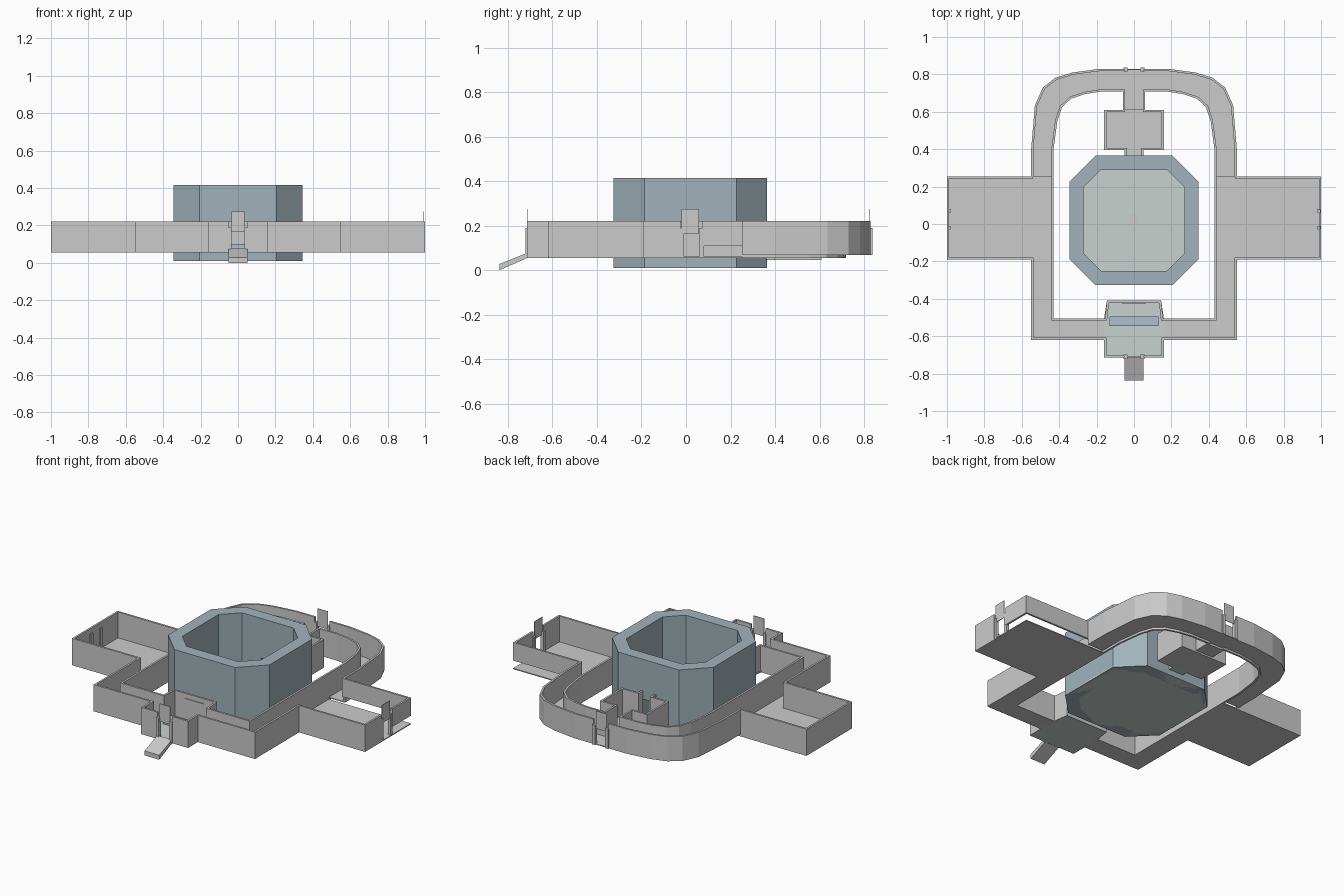
import bpy, bmesh
from mathutils import Vector

if "Cube" in bpy.data.objects:
    bpy.data.objects.remove(bpy.data.objects["Cube"])


def material(name, rgb):
    m = bpy.data.materials.new(name)
    m.diffuse_color = (*rgb, 1)
    m.use_nodes = True
    m.node_tree.nodes["Principled BSDF"].inputs["Base Color"].default_value = m.diffuse_color
    return m


BLUE = material("blue_grey", (0.36, 0.45, 0.50))
PALE = material("pale_floor", (0.58, 0.65, 0.62))
GLASS = material("console_blue", (0.42, 0.53, 0.62))


def finish(name, bm, mat=None):
    bmesh.ops.recalc_face_normals(bm, faces=bm.faces)
    me = bpy.data.meshes.new(name)
    bm.to_mesh(me)
    bm.free()
    ob = bpy.data.objects.new(name, me)
    bpy.context.collection.objects.link(ob)
    if mat:
        me.materials.append(mat)
    return ob


def strip(name, a, b, z0, z1, mat=None):
    """Solid band between two matching outlines a and b."""
    bm = bmesh.new()
    rows = []
    for p, q in zip(a, b):
        rows.append([bm.verts.new((p[0], p[1], z0)), bm.verts.new((p[0], p[1], z1)),
                     bm.verts.new((q[0], q[1], z1)), bm.verts.new((q[0], q[1], z0))])
    for r, s in zip(rows, rows[1:]):
        for i in range(4):
            j = (i + 1) % 4
            bm.faces.new((r[i], r[j], s[j], s[i]))
    bm.faces.new(rows[0])
    bm.faces.new(rows[-1])
    return finish(name, bm, mat)


def wall(name, pts, side, t, z0, z1, flip=1, mat=None):
    """Mitred wall along pts, thickened left (1) or right (-1); flip mirrors x."""
    p = [Vector(q) for q in pts]
    n = []
    for a, b in zip(p, p[1:]):
        d = (b - a).normalized()
        n.append(Vector((-d.y, d.x)) * side)
    off = []
    for i, v in enumerate(p):
        n0, n1 = n[max(i - 1, 0)], n[min(i, len(n) - 1)]
        off.append(v + (n0 + n1) * (t / (1 + n0.dot(n1))))
    return strip(name, [(v.x * flip, v.y) for v in p],
                 [(v.x * flip, v.y) for v in off], z0, z1, mat)


def box(name, x0, x1, y0, y1, z0, z1, mat=None):
    return strip(name, [(x0, y0), (x1, y0)], [(x0, y1), (x1, y1)], z0, z1, mat)


T, TOP, FLOOR, BACK = 0.012, 0.22, 0.055, 0.068
OUT = [(0, .83), (.18, .83), (.33, .81), (.42, .782), (.487, .73), (.53, .635), (.55, .40), (.55, .255)]
INN = [(0, .708), (.176, .708), (.26, .695), (.337, .67), (.385, .625), (.41, .55), (.43, .40), (.43, .255)]

for s, side in ((1, "right"), (-1, "left")):
    # ring corridor and wing walls
    wall(side + "_curved_wall", [(.05, .83)] + OUT[1:], -1, T, BACK, TOP, s)
    wall(side + "_wing_back_wall", [(.54, .255), (1, .255), (1, .075)], -1, T,
         .108 if s > 0 else FLOOR, TOP, s)
    wall(side + "_outer_wall", [(1, -.025), (1, -.19), (.55, -.19), (.55, -.62), (.16, -.62),
                                (.16, -.715), (.05, -.715)], -1, T, FLOOR, TOP, s)
    wall(side + "_inner_wall", [(.05, .365), (.05, .395), (.16, .395), (.16, .61), (.06, .61), (.06, .708)]
         + INN[1:] + [(.43, -.505), (.155, -.505), (.145, -.41), (0, -.41)], 1, T, FLOOR, TOP, s)
    # floors of the ring and wings
    strip(side + "_curved_floor", [(x * s, y) for x, y in OUT], [(x * s, y) for x, y in INN], BACK, BACK + .005)
    box(side + "_corridor_floor", .43 * s, .55 * s, -.62, .255, FLOOR, FLOOR + .006)
    box(side + "_wing_floor", .55 * s, 1 * s, -.19, .255, FLOOR, FLOOR + .006)
    box(side + "_front_corridor_floor", .16 * s, .43 * s, -.62, -.505, FLOOR, FLOOR + .006)
    # half of the octagonal tower, split at the rear doorway
    wall(side + "_tower_wall", [(.045, .365), (.207, .365), (.345, .227), (.345, -.187), (.207, -.325), (0, -.325)],
         -1, .075, .01, .415, s, BLUE)
    # door jambs at front, back and wing ends
    box(side + "_front_jamb", .035 * s, .055 * s, -.722, -.698, FLOOR, .19)
    box(side + "_back_jamb", .035 * s, .055 * s, .815, .838, BACK, .19)
    for y in (-.03, .06):
        box(side + "_wing_jamb", .98 * s, .998 * s, y, y + .02, FLOOR, .19)

# tower doorway lintel, sill, base and hatch
box("tower_lintel", -.045, .045, .29, .365, .17, .415, BLUE)
box("tower_sill", -.045, .045, .29, .365, .01, .05, BLUE)
O = [(-.345, -.187), (-.207, -.325), (.207, -.325), (.345, -.187)]
strip("tower_base", O, [(x, .04 - y) for x, y in O], .01, .02, PALE)
box("floor_hatch", -.025, .025, 0, .05, .02, .024)

# rear room, its link corridor and passage
box("rear_room_floor", -.16, .16, .395, .61, .045, .06)
box("rear_link_floor", -.06, .06, .61, .708, FLOOR, .07)
box("tower_passage_floor", -.05, .05, .36, .395, .045, .06, PALE)

# front room with console, screen and entry ramp
strip("front_room_floor", [(-.16, -.715), (-.16, -.505), (-.145, -.41)],
      [(.16, -.715), (.16, -.505), (.145, -.41)], FLOOR, .062, PALE)
box("console", -.13, .13, -.545, -.495, .062, .10, GLASS)
box("wall_screen", -.065, .065, -.426, -.421, .11, .19)
bm = bmesh.new()
profile = [(-.715, .077), (-.715, .054), (-.838, 0), (-.838, .028)]
ends = [[bm.verts.new((x, y, z)) for y, z in profile] for x in (-.05, .05)]
for i in range(4):
    j = (i + 1) % 4
    bm.faces.new((ends[0][i], ends[0][j], ends[1][j], ends[1][i]))
bm.faces.new(ends[0])
bm.faces.new(ends[1])
finish("entry_ramp", bm)

# thin raised door panels, and the closed left wing door
box("front_door_panel", -.036, .036, -.712, -.709, .165, .275)
box("back_door_panel", -.036, .036, .824, .827, .165, .275)
box("right_door_panel", .992, .995, -.02, .058, .165, .275)
box("left_door_panel", -1, -.988, -.025, .075, FLOOR, TOP)
